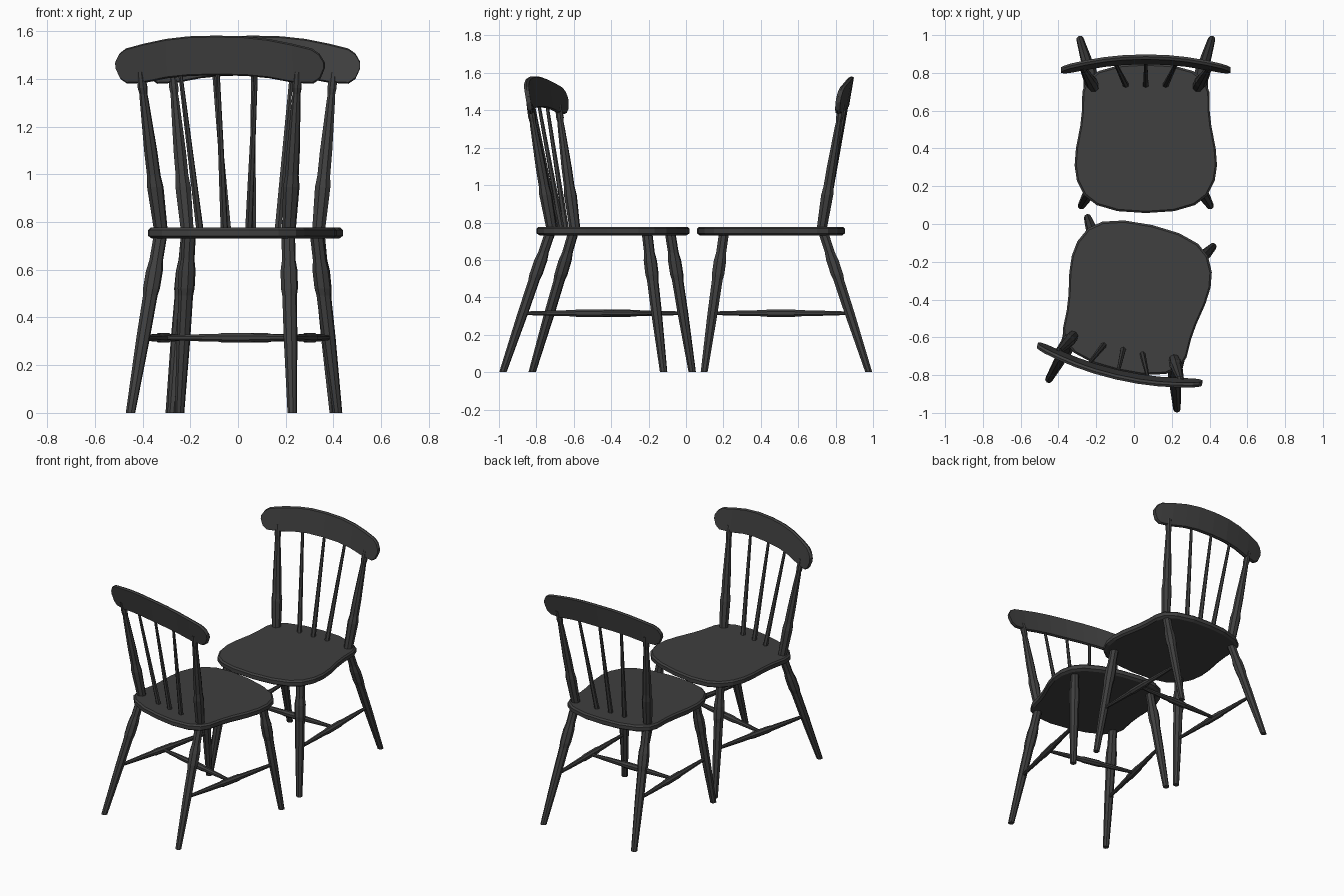
import bpy, bmesh, math
from mathutils import Matrix, Vector

if "Cube" in bpy.data.objects:
    bpy.data.objects.remove(bpy.data.objects["Cube"])

paint = bpy.data.materials.new("charcoal_paint")
paint.diffuse_color = (0.05, 0.05, 0.05, 1)
paint.use_nodes = True
paint.node_tree.nodes["Principled BSDF"].inputs["Base Color"].default_value = paint.diffuse_color


def finish(bm, name, place):
    bmesh.ops.recalc_face_normals(bm, faces=bm.faces)
    bm.transform(place)
    mesh = bpy.data.meshes.new(name)
    bm.to_mesh(mesh)
    bm.free()
    mesh.materials.append(paint)
    bpy.context.collection.objects.link(bpy.data.objects.new(name, mesh))


def loft(name, rings, place):
    """Skin a list of equal-length rings and cap both ends."""
    bm = bmesh.new()
    rows = [[bm.verts.new(p) for p in ring] for ring in rings]
    n = len(rows[0])
    for a, b in zip(rows, rows[1:]):
        for i in range(n):
            j = (i + 1) % n
            bm.faces.new((a[i], a[j], b[j], b[i]))
    bm.faces.new(rows[0])
    bm.faces.new(rows[-1])
    finish(bm, name, place)


def turned(name, p, q, profile, place, axis=2, sides=8):
    """Turned rod from p to q; profile is (fraction, radius)."""
    p, q = Vector(p), Vector(q)
    u, v = [k for k in range(3) if k != axis]
    rings = []
    for t, r in profile:
        ring = []
        for i in range(sides):
            a = math.tau * (i + 0.5) / sides
            c = p.lerp(q, t)
            c[u] += r * math.cos(a)
            c[v] += r * math.sin(a)
            ring.append(c)
        rings.append(ring)
    loft(name, rings, place)


LEG = [(0, .02), (.42, .029), (.66, .031), (.70, .036), (.80, .036), (.86, .029), (1, .029)]
POST = [(0, .029), (.28, .035), (.35, .029), (.5, .028), (.82, .019), (.86, .017), (.90, .021), (1, .017)]
SPINDLE = [(0, .016), (.3, .014), (1, .009)]
STRETCHER = [(0, .010), (.25, .016), (.38, .018), (.41, .022), (.59, .022), (.62, .018), (.75, .016), (1, .010)]
# right half of the seat outline, front to back
SEAT = [(0, .058), (.15, .068), (.26, .10), (.325, .15), (.365, .23), (.377, .31), (.37, .40),
        (.347, .52), (.338, .60), (.336, .70), (.315, .76), (.25, .81), (.13, .843), (0, .85)]
# right half of the top rail: x, lower z, upper z
RAIL = [(0, 1.415, 1.582), (.12, 1.413, 1.579), (.22, 1.403, 1.568), (.32, 1.384, 1.548),
        (.40, 1.38, 1.528), (.43, 1.40, 1.507), (.448, 1.44, 1.475)]


def rail_y(x, z):
    return .872 - .05 * (x / .448) ** 2 + .17 * (z - 1.5)


def chair(tag, place):
    # seat slab with softened rim
    outline = SEAT + [(-x, y) for x, y in SEAT[-2:0:-1]]
    loft("seat" + tag, [[(x * s, .455 + (y - .455) * s, z) for x, y in outline]
                        for z, s in ((.731, .96), (.742, 1), (.767, 1), (.777, .975))], place)
    # bowed, leaning top rail
    rings = []
    for x, lo, hi in [(-x, a, b) for x, a, b in RAIL[:0:-1]] + RAIL:
        h = .013
        rings.append([(x, rail_y(x, z) + d, z) for z, d in
                      ((lo + .006, -h), (lo, 0), (lo + .006, h),
                       (hi - .006, h), (hi, 0), (hi - .006, -h))])
    loft("top_rail" + tag, rings, place)
    # legs, back posts and side stretchers
    for s, side in ((-1, "_left"), (1, "_right")):
        end = side + tag
        turned("front_leg" + end, (s * .34, .097, 0), (s * .275, .203, .745), LEG, place)
        turned("rear_leg" + end, (s * .348, .977, 0), (s * .275, .735, .745), LEG, place)
        turned("back_post" + end, (s * .275, .725, .76), (s * .338, .832, 1.43), POST, place)
        turned("side_stretcher" + end, (s * .313, .14, .315), (s * .317, .875, .315),
               STRETCHER, place, axis=1)
    turned("cross_stretcher" + tag, (-.315, .51, .315), (.315, .51, .315), STRETCHER, place, axis=0)
    # back spindles
    for k in (-1, 0, 1):
        x = k * .163
        turned("spindle_%d" % (k + 2) + tag, (k * .105, .735, .765),
               (x, rail_y(x, 1.43), 1.43), SPINDLE, place, sides=6)


# two chairs facing each other, the second one slightly turned
chair("_a", Matrix.Translation((.0625, 0, 0)))
chair("_b", Matrix.Translation((-.0775, -.7525, 0)) @ Matrix.Rotation(math.radians(167), 4, 'Z')
      @ Matrix.Translation((0, -.825, 0)))
